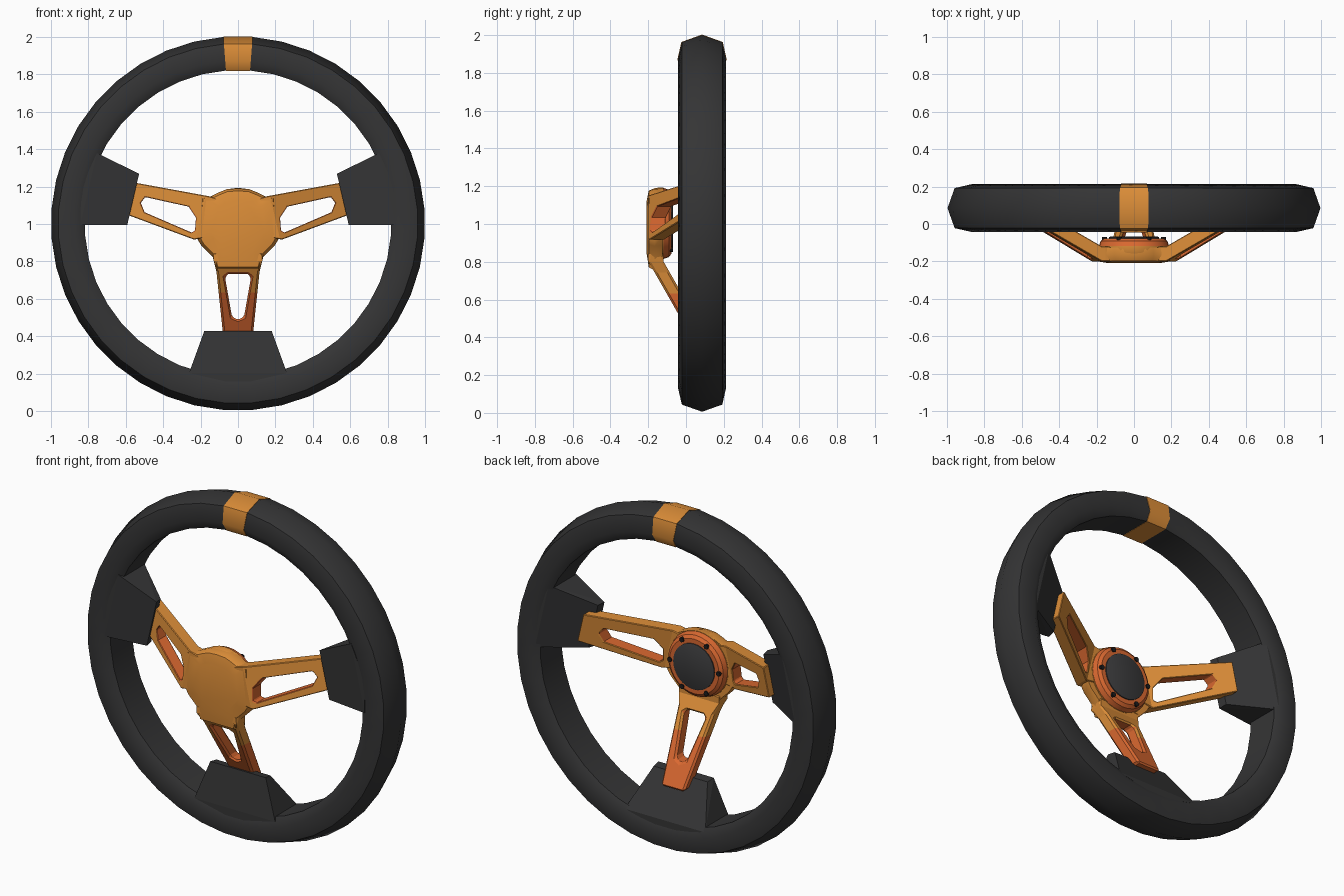
import bpy, bmesh, math
from mathutils import Vector

if "Cube" in bpy.data.objects:
    bpy.data.objects.remove(bpy.data.objects["Cube"])

CZ = 1.003  # wheel centre height


def mat(name, rgb):
    m = bpy.data.materials.new(name)
    m.diffuse_color = (*rgb, 1)
    m.use_nodes = True
    m.node_tree.nodes["Principled BSDF"].inputs["Base Color"].default_value = m.diffuse_color
    return m


DARK = mat("dark_grip", (0.035, 0.035, 0.036))
ORANGE = mat("orange_metal", (0.72, 0.27, 0.04))
RED = mat("red_orange_metal", (0.70, 0.14, 0.03))
GREY = mat("grey_cap", (0.045, 0.045, 0.047))
BLACK = mat("black_bolt", (0.012, 0.012, 0.013))


def finish(bm, name, mats, smooth=None, bevel=0):
    bmesh.ops.recalc_face_normals(bm, faces=bm.faces)
    me = bpy.data.meshes.new(name)
    bm.to_mesh(me)
    bm.free()
    ob = bpy.data.objects.new(name, me)
    bpy.context.collection.objects.link(ob)
    for m in mats:
        me.materials.append(m)
    if bevel:
        b = ob.modifiers.new("bevel", "BEVEL")
        b.width, b.segments, b.limit_method = bevel, 1, "ANGLE"
        b.angle_limit = math.radians(50)
    if smooth:
        bpy.ops.object.select_all(action="DESELECT")
        ob.select_set(True)
        bpy.context.view_layer.objects.active = ob
        bpy.ops.object.shade_smooth_by_angle(angle=math.radians(smooth))
    return ob


def loft(bm, loops, wrap=False, cap=True):
    """Skin a list of equal point loops."""
    rows = [[bm.verts.new(p) for p in lp] for lp in loops]
    pairs = list(zip(rows, rows[1:] + rows[:1]))
    for a, b in pairs if wrap else pairs[:-1]:
        for i in range(len(a)):
            j = (i + 1) % len(a)
            bm.faces.new((a[i], a[j], b[j], b[i]))
    if cap and not wrap:
        bm.faces.new(rows[0])
        bm.faces.new(rows[-1])


# Rim: polygonal section swept round the wheel
SECTION = [(1.0, .085), (.962, -.022), (.87, -.043), (.82, -.012),
           (.82, .182), (.87, .213), (.962, .192)]


def rim_loop(a, grow=0):
    out = []
    for r, y in SECTION:
        d = Vector((r - .9, y - .085))
        d += d.normalized() * grow
        out.append(((.9 + d.x) * math.sin(a), .085 + d.y, CZ + (.9 + d.x) * math.cos(a)))
    return out


bm = bmesh.new()
step = math.tau / 40
loft(bm, [rim_loop((i + .5) * step) for i in range(40)], wrap=True)
finish(bm, "rim", [DARK], 45)

# Centre marker band at the top
bm = bmesh.new()
loft(bm, [rim_loop(s * step, .003) for s in (-.5, .5)])
finish(bm, "top_marker_band", [ORANGE], 45)


def place(u, v, y, th, sx):
    c, s = math.cos(th), math.sin(th)
    return Vector((sx * (u * c - v * s), y, CZ + u * s + v * c))


# Rubber blocks joining the spokes to the rim
def block(name, th, sx, inner, outer, u_out):
    bm = bmesh.new()
    for s in (-1, 1):
        for u, v, y in ((.575, inner, 0), (.582, inner * .97, .05),
                        (u_out, outer, -.03), (u_out, outer, .195)):
            bm.verts.new(place(u, s * v, y, th, sx))
    for y in (-.03, .195):
        bm.verts.new(place(.86, 0, y, th, sx))
    bmesh.ops.convex_hull(bm, input=bm.verts)
    bmesh.ops.dissolve_limit(bm, angle_limit=.03, verts=bm.verts, edges=bm.edges)
    finish(bm, name, [DARK])


# Spokes: flat outline with a window, bent backwards past the hub
BEND, CUT = .2, .37


def spoke(name, th, sx, outline, window, red_end):
    bm = bmesh.new()
    for pts in (outline, window):
        vs = [bm.verts.new((u, 0, v)) for u, v in pts]
        for i in range(len(vs)):
            bm.edges.new((vs[i - 1], vs[i]))
    bmesh.ops.triangle_fill(bm, edges=bm.edges, use_beauty=True, use_dissolve=False)
    for cut in (BEND, CUT):
        bmesh.ops.bisect_plane(bm, geom=bm.verts[:] + bm.edges[:] + bm.faces[:],
                               plane_co=(cut, 0, 0), plane_no=(1, 0, 0))
    ext = bmesh.ops.extrude_face_region(bm, geom=bm.faces[:])
    for g in ext["geom"]:
        if isinstance(g, bmesh.types.BMVert):
            g.co.y += .08
    bmesh.ops.recalc_face_normals(bm, faces=bm.faces)
    wc = Vector((sum(p[0] for p in window), 0, sum(p[1] for p in window))) / len(window)
    for f in bm.faces:
        c = f.calc_center_median()
        d = wc - c
        d.y = 0
        wall = abs(f.normal.y) < .1 and f.normal.dot(d) > 0
        if wall or (red_end and c.x > CUT):
            f.material_index = 1
    for v in bm.verts:
        u, y, w = v.co
        v.co = place(u, w, -.2 + y + max(0, u - BEND) * .57, th, sx)
    finish(bm, name, [ORANGE, RED], bevel=.011)


side_out = [(.12, .105), (.18, .107), (.62, .087), (.62, -.084), (.21, -.137), (.12, -.1)]
side_win = [(.278, .028), (.515, .026), (.531, -.010), (.50, -.054),
            (.232, -.103), (.215, -.09), (.226, -.021)]
low_out = [(.15, .14), (.2, .13), (.26, .115), (.64, .075),
           (.64, -.075), (.26, -.115), (.2, -.13), (.15, -.14)]
low_win = [(.27, .05), (.285, .07), (.5, .032), (.515, 0),
           (.5, -.032), (.285, -.07), (.27, -.05)]
A = math.radians(13)
for side, sx in (("right", 1), ("left", -1)):
    spoke(side + "_spoke", A, sx, side_out, side_win, False)
    block(side + "_grip_block", A, sx, .14, .197, .82)
spoke("lower_spoke", -math.pi / 2, 1, low_out, low_win, True)
block("lower_grip_block", -math.pi / 2, 1, .18, .262, .80)

# Hub front: domed three-way plate
half = [(0, .187), (.06, .183), (.105, .165), (.15, .143), (.2, .145), (.225, -.07),
        (.195, -.12), (.135, -.18), (.115, -.25)]
hub = half + [(-x, z) for x, z in reversed(half[1:])]
bm = bmesh.new()
loft(bm, [[(x * k, y, CZ + z * k) for x, z in hub]
          for y, k in ((-.125, .98), (-.165, 1), (-.197, .93), (-.208, .65))])
finish(bm, "hub_plate", [ORANGE], 35)


def turned(name, profile, material, centre=(0, 0), n=32, smooth=35):
    bm = bmesh.new()
    loft(bm, [[(centre[0] + r * math.cos(math.tau * i / n), y,
                CZ + centre[1] + r * math.sin(math.tau * i / n)) for i in range(n)]
              for y, r in profile])
    return finish(bm, name, [material], smooth)


# Hub back: mounting boss, cap and six bolts
turned("hub_body", [(-.17, .18), (-.15, .19), (-.118, .19)], ORANGE)
turned("mounting_ring", [(-.119, .188), (-.09, .178), (-.077, .16)], RED)
turned("centre_cap", [(-.08, .133), (-.071, .133), (-.068, .127)], GREY)
for k in range(6):
    a = k * math.pi / 3
    turned("bolt_%d" % (k + 1), [(-.095, .014), (-.07, .014)], BLACK,
           (.158 * math.cos(a), .158 * math.sin(a)), 8, None)
